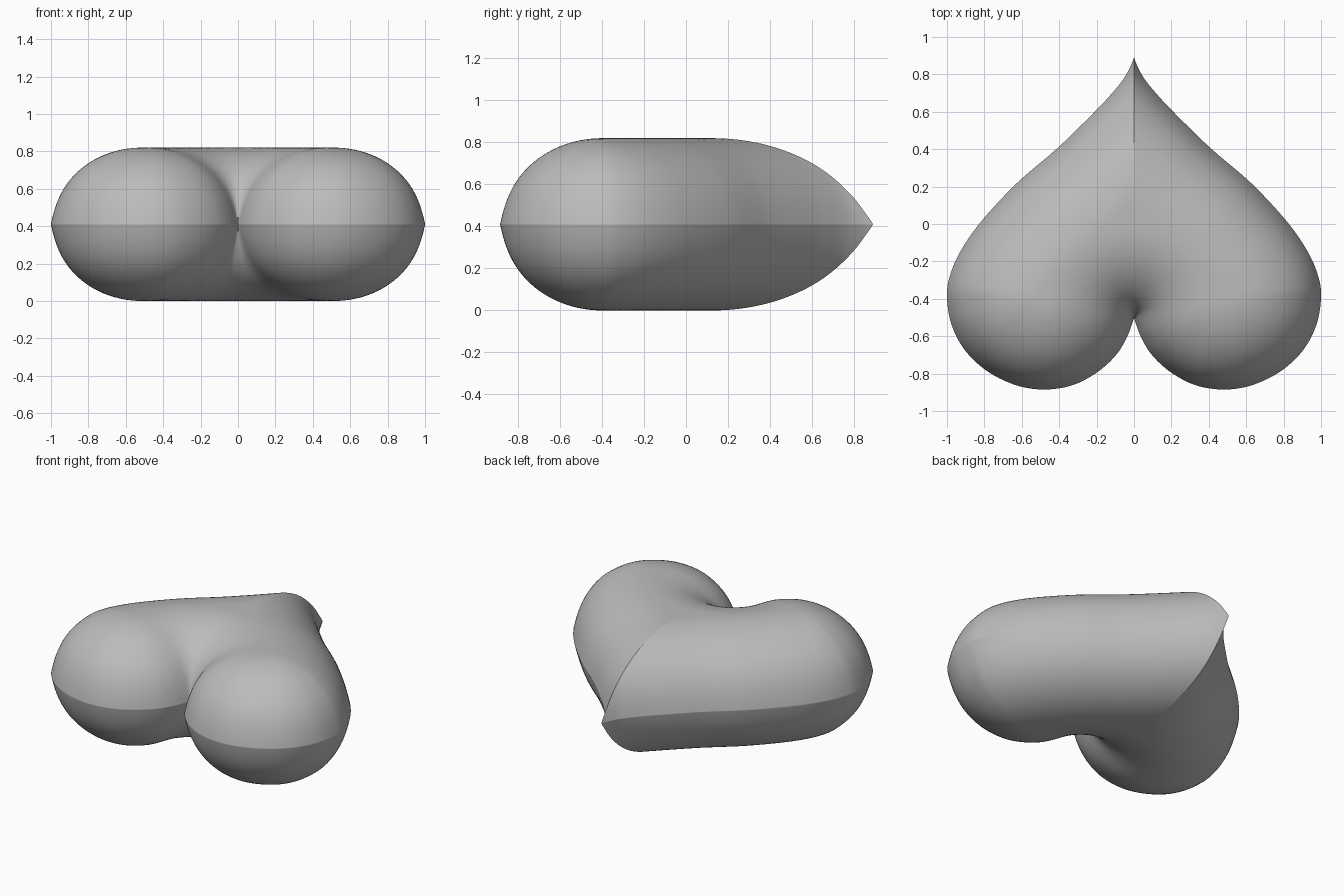
import bpy, math
from mathutils import Vector, kdtree

if "Cube" in bpy.data.objects:
    bpy.data.objects.remove(bpy.data.objects["Cube"])

HALF_H = 0.41      # half thickness, also the height of the rim seam
ROUND = 0.47       # distance from the rim over which the side rounds off
LIP = 0.015        # width of the pinched seam
RINGS, STEPS = 44, 10

# Right half of the heart outline, from the tip to the notch
HALF = [(0, .89), (.02, .84), (.06, .77), (.13, .685), (.22, .59), (.41, .405),
        (.63, .215), (.82, .01), (.93, -.15), (.985, -.28), (1, -.39),
        (.975, -.54), (.9, -.68), (.78, -.79), (.63, -.862), (.48, -.885),
        (.33, -.862), (.2, -.795), (.1, -.705), (.04, -.61), (0, -.505)]


def smooth_path(points, steps):
    """Catmull-Rom curve through the points."""
    p = [Vector(q) for q in points]
    p = [2 * p[0] - p[1]] + p + [2 * p[-1] - p[-2]]
    out = []
    for a, b, c, d in zip(p, p[1:], p[2:], p[3:]):
        for i in range(steps):
            t = i / steps
            out.append(0.5 * (2 * b + (c - a) * t + (2 * a - 5 * b + 4 * c - d) * t * t
                              + (3 * b - a - 3 * c + d) * t ** 3))
    return out + [p[-2]]


def closed_outline(steps):
    right = smooth_path(HALF, steps)
    for q in right:
        q.x = max(q.x, 0)
    return right + [Vector((-q.x, q.y)) for q in right[-2:0:-1]]


outline = closed_outline(STEPS)
dense = closed_outline(STEPS * 12)
tree = kdtree.KDTree(len(dense))
for i, q in enumerate(dense):
    tree.insert((q.x, q.y, 0), i)
tree.balance()


def puff(x, y):
    """Height above the seam, from the distance to the outline."""
    d = tree.find((x, y, 0))[2]
    d -= LIP * (1 - math.exp(-d / LIP))
    u = min(d / ROUND, 1)
    return HALF_H * math.sqrt(max(0, 1 - (1 - u) ** 2))


# Shared rim, then rings shrinking to a pole on the top and on the bottom
n = len(outline)
verts = [(q.x, q.y, HALF_H) for q in outline]
faces = []
for side in (1, -1):
    previous = list(range(n))
    for k in range(1, RINGS):
        s = math.cos(math.pi / 2 * k / RINGS)
        base = len(verts)
        for q in outline:
            x, y = q.x * s, q.y * s
            verts.append((x, y, HALF_H + side * puff(x, y)))
        ring = list(range(base, base + n))
        for i in range(n):
            j = (i + 1) % n
            f = (previous[i], ring[i], ring[j], previous[j])
            faces.append(f[::-1] if side > 0 else f)
        if side > 0:
            faces[-n:] = [f[::-1] for f in faces[-n:]][::-1]
            faces[-n:] = [f[::-1] for f in faces[-n:]]
        previous = ring
    pole = len(verts)
    verts.append((0, 0, HALF_H + side * puff(0, 0)))
    for i in range(n):
        f = (previous[i], pole, previous[(i + 1) % n])
        faces.append(f[::-1] if side > 0 else f)

mesh = bpy.data.meshes.new("heart_cushion")
mesh.from_pydata(verts, [], faces)
heart = bpy.data.objects.new("heart_cushion", mesh)
bpy.context.collection.objects.link(heart)

grey = bpy.data.materials.new("plain grey")
grey.diffuse_color = (0.5, 0.5, 0.5, 1)
grey.use_nodes = True
grey.node_tree.nodes["Principled BSDF"].inputs["Base Color"].default_value = grey.diffuse_color
mesh.materials.append(grey)

# Consistent outward faces and smooth shading with a crisp seam
bpy.context.view_layer.objects.active = heart
heart.select_set(True)
bpy.ops.object.mode_set(mode='EDIT')
bpy.ops.mesh.select_all(action='SELECT')
bpy.ops.mesh.normals_make_consistent(inside=False)
bpy.ops.object.mode_set(mode='OBJECT')
bpy.ops.object.shade_smooth_by_angle(angle=math.radians(40))
